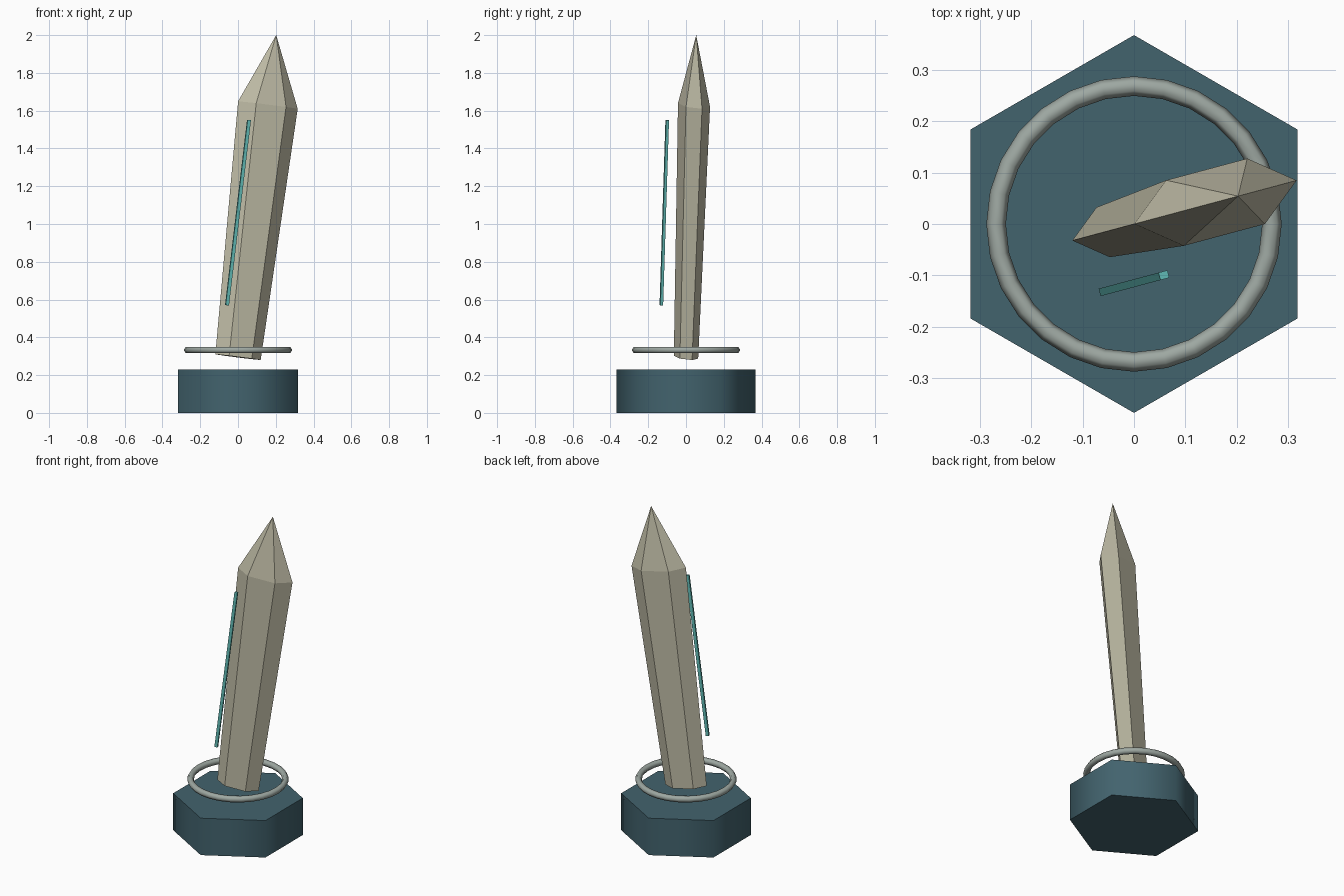
import bpy, bmesh, math
from mathutils import Matrix, Vector

if "Cube" in bpy.data.objects:
    bpy.data.objects.remove(bpy.data.objects["Cube"])

TILT, TURN = math.radians(7), math.radians(15)
LEAN = Matrix.Rotation(TURN, 4, 'Z') @ Matrix.Rotation(TILT, 4, 'Y')


def finish(obj, name, color, smooth=None):
    obj.name = name
    mat = bpy.data.materials.new(name)
    mat.diffuse_color = (*color, 1)
    mat.use_nodes = True
    mat.node_tree.nodes["Principled BSDF"].inputs["Base Color"].default_value = mat.diffuse_color
    obj.data.materials.append(mat)
    if smooth:
        bpy.ops.object.shade_smooth_by_angle(angle=math.radians(smooth))
    return obj


# Hexagonal base with softly shaded sides
bpy.ops.mesh.primitive_cylinder_add(vertices=6, radius=0.367, depth=0.23, location=(0, 0, 0.115))
finish(bpy.context.object, "base", (0.055, 0.125, 0.155), 65)

# Floating ring
bpy.ops.mesh.primitive_torus_add(major_radius=0.268, minor_radius=0.019,
                                 major_segments=28, minor_segments=6, location=(0, 0, 0.333))
finish(bpy.context.object, "ring", (0.34, 0.39, 0.36), 65)

# Leaning flattened crystal: six-sided shaft widening to a shoulder, then a point
bm = bmesh.new()
rings = []
for radius, z in ((0.125, 0), (0.1645, 1.345)):
    rings.append([bm.verts.new((radius * math.cos(a), 0.463 * radius * math.sin(a), z))
                  for a in (i * math.pi / 3 for i in range(6))])
tip = bm.verts.new((0, 0, 1.718))
low, high = rings
bm.faces.new(low[::-1])
for i in range(6):
    j = (i + 1) % 6
    bm.faces.new((low[i], low[j], high[j], high[i]))
    bm.faces.new((high[i], high[j], tip))
mesh = bpy.data.meshes.new("crystal")
bm.to_mesh(mesh)
bm.free()
crystal = bpy.data.objects.new("crystal", mesh)
bpy.context.collection.objects.link(crystal)
crystal.matrix_world = Matrix.Translation((0, 0, 0.295)) @ LEAN
finish(crystal, "crystal", (0.52, 0.50, 0.38))

# Thin glowing strip in front of the crystal, parallel to its axis
bpy.ops.mesh.primitive_cube_add(size=1)
strip = bpy.context.object
strip.matrix_world = (Matrix.Translation((0, -0.115, 1.06)) @ LEAN
                      @ Matrix.Diagonal(Vector((0.018, 0.015, 0.988, 1))))
finish(strip, "light_strip", (0.12, 0.5, 0.47))
